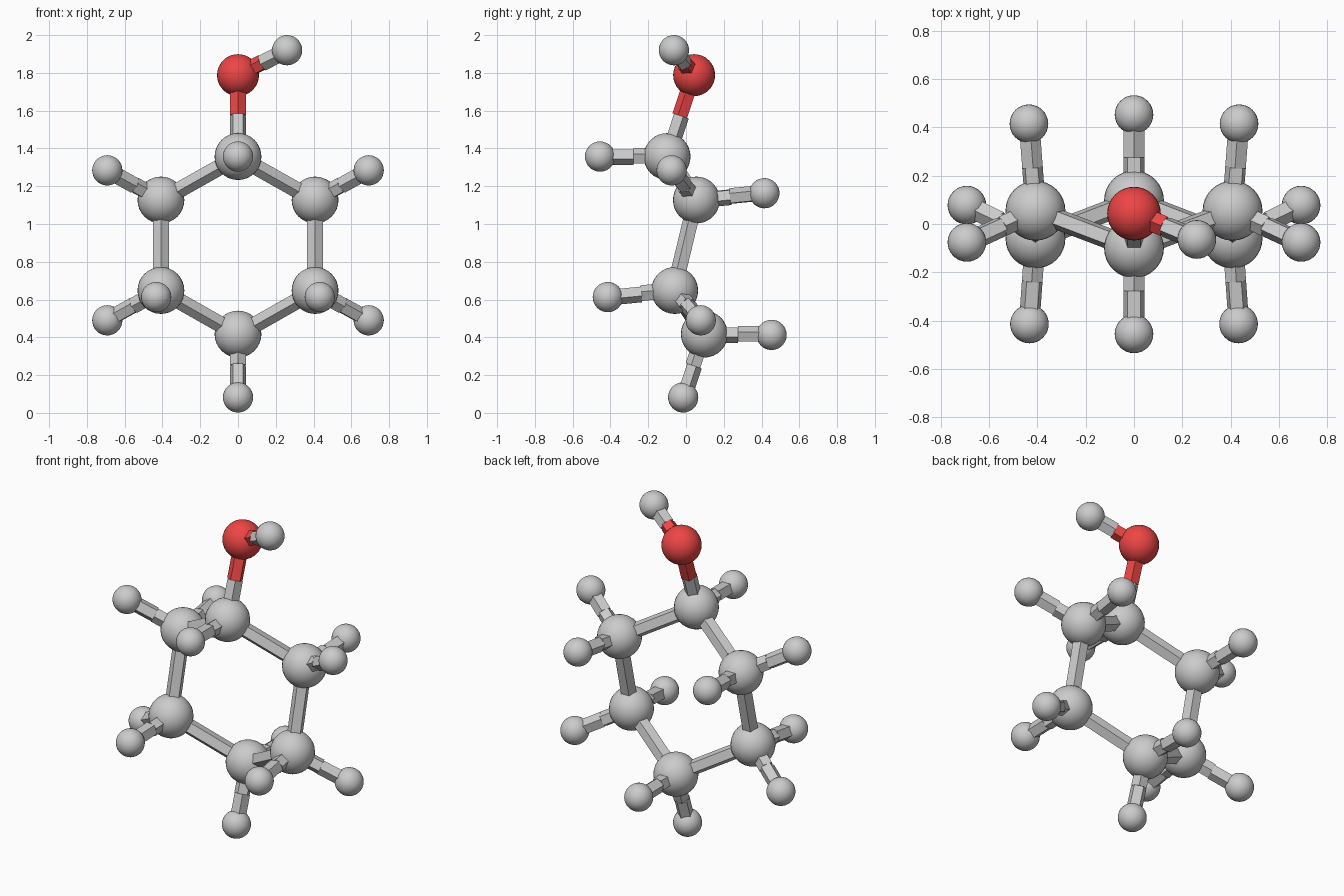
import bpy
from mathutils import Vector

if "Cube" in bpy.data.objects:
    bpy.data.objects.remove(bpy.data.objects["Cube"])

RADIUS = {"carbon": 0.124, "oxygen": 0.111, "hydrogen": 0.08}
BOND_R = 0.045

red = bpy.data.materials.new("red")
red.diffuse_color = (0.85, 0.06, 0.06, 1)
red.use_nodes = True
red.node_tree.nodes["Principled BSDF"].inputs["Base Color"].default_value = red.diffuse_color


def paint(ob, kind):
    if kind == "oxygen":
        ob.data.materials.append(red)


def atom(kind, pos):
    """Smooth ball; returns (kind, position) for bonding."""
    bpy.ops.mesh.primitive_uv_sphere_add(segments=32, ring_count=16,
                                         radius=RADIUS[kind], location=pos)
    ob = bpy.context.object
    ob.name = kind + "_ball"
    bpy.ops.object.shade_smooth()
    paint(ob, kind)
    return kind, Vector(pos)


def rod(a, b, kind):
    """Five-sided flat rod from a to b."""
    d = b - a
    bpy.ops.mesh.primitive_cylinder_add(vertices=5, radius=BOND_R,
                                        depth=d.length, location=(a + b) / 2)
    ob = bpy.context.object
    ob.name = kind + "_rod"
    ob.rotation_mode = 'QUATERNION'
    ob.rotation_quaternion = Vector((0, 0, 1)).rotation_difference(d)
    paint(ob, kind)


def bond(a, b):
    """One rod between equal atoms, two half rods between different ones."""
    if a[0] == b[0]:
        rod(a[1], b[1], a[0])
    else:
        mid = (a[1] + b[1]) / 2
        rod(a[1], mid, a[0])
        rod(b[1], mid, b[0])


# Carbons on the centre plane
top = atom("carbon", (0, -0.1, 1.357))
bottom = atom("carbon", (0, 0.097, 0.417))

# Hydroxyl group
oxygen = atom("oxygen", (0, 0.043, 1.788))
bond(top, oxygen)
bond(oxygen, atom("hydrogen", (0.26, -0.064, 1.92)))

# Hydrogens on the centre plane
bond(top, atom("hydrogen", (0, -0.455, 1.357)))
bond(bottom, atom("hydrogen", (0, 0.453, 0.413)))
bond(bottom, atom("hydrogen", (0, -0.015, 0.082)))

# Mirrored sides of the ring with their hydrogens
for s in (-1, 1):
    upper = atom("carbon", (s * 0.408, 0.055, 1.127))
    lower = atom("carbon", (s * 0.408, -0.06, 0.648))
    bond(top, upper)
    bond(upper, lower)
    bond(lower, bottom)
    bond(upper, atom("hydrogen", (s * 0.692, -0.076, 1.284)))
    bond(upper, atom("hydrogen", (s * 0.435, 0.415, 1.163)))
    bond(lower, atom("hydrogen", (s * 0.692, 0.078, 0.49)))
    bond(lower, atom("hydrogen", (s * 0.433, -0.414, 0.613)))
